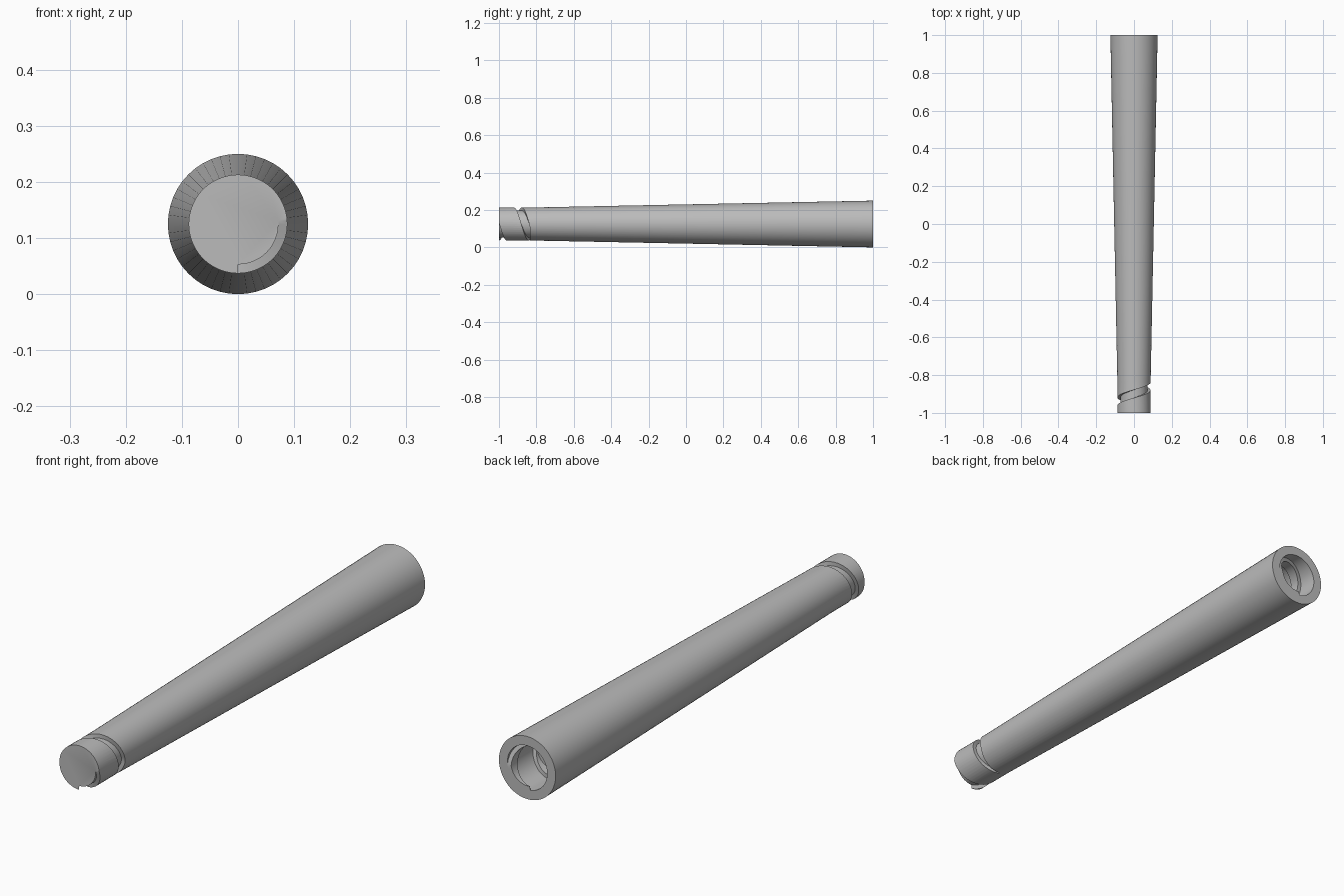
import bpy, bmesh, math

if "Cube" in bpy.data.objects:
    bpy.data.objects.remove(bpy.data.objects["Cube"])

SEG = 48            # sides around the rod
CZ = 0.125          # axis height
PEG_R, ROOT_R, BACK_R = 0.088, 0.072, 0.125
PEG_LEN, PITCH, WIDTH = 0.165, 0.16, 0.042

grey = bpy.data.materials.new("plain grey")
grey.diffuse_color = (0.5, 0.5, 0.5, 1)
grey.use_nodes = True
grey.node_tree.nodes["Principled BSDF"].inputs["Base Color"].default_value = grey.diffuse_color


def make_object(name, bm):
    bmesh.ops.recalc_face_normals(bm, faces=bm.faces)
    mesh = bpy.data.meshes.new(name)
    bm.to_mesh(mesh)
    bm.free()
    mesh.materials.append(grey)
    ob = bpy.data.objects.new(name, mesh)
    bpy.context.collection.objects.link(ob)
    return ob


def point(r, a, y):
    # Angle starts at the bottom and runs clockwise as seen from the front
    return (-r * math.sin(a), y, CZ - r * math.cos(a))


def skin(bm, loops):
    # Join closed loops of points into a capped solid
    rings = [[bm.verts.new(p) for p in loop] for loop in loops]
    for r0, r1 in zip(rings, rings[1:]):
        n = len(r0)
        for i in range(n):
            j = (i + 1) % n
            bm.faces.new((r0[i], r0[j], r1[j], r1[i]))
    bm.faces.new(rings[0])
    bm.faces.new(rings[-1])


def lathe(name, profile):
    bm = bmesh.new()
    skin(bm, [[point(r, 2 * math.pi * i / SEG, y) for i in range(SEG)]
              for r, y in profile])
    return make_object(name, bm)


def thread(name, start, low, high, r_in, r_out):
    # Square-section helix, trimmed flat at its low and high ends
    bm = bmesh.new()
    loops = []
    first, last = -0.29 * 2 * math.pi, (PEG_LEN - 0.001) / PITCH * 2 * math.pi
    steps = 64
    for k in range(steps + 1):
        a = first + (last - first) * k / steps
        y = start + PITCH * a / (2 * math.pi)
        y0, y1 = max(y, low), min(max(y + WIDTH, low + 0.001), high)
        loops.append([point(r_in, a, y0), point(r_out, a, y0),
                      point(r_out, a, y1), point(r_in, a, y1)])
    skin(bm, loops)
    return make_object(name, bm)


# Tapered rod with a peg at the front and a blind socket in the back
rod = lathe("tapered_rod", [
    (PEG_R, -1), (PEG_R, -1 + PEG_LEN), (BACK_R, 1),
    (PEG_R, 1), (PEG_R, 1 - PEG_LEN)])

# Helical groove cut into the peg
cutter = thread("groove_cutter", -1, -1.06, -1 + PEG_LEN, ROOT_R, 0.105)
cutter.hide_render = True
mod = rod.modifiers.new("groove", 'BOOLEAN')
mod.operation = 'DIFFERENCE'
mod.solver = 'EXACT'
mod.object = cutter
bpy.context.view_layer.objects.active = rod
bpy.ops.object.modifier_apply(modifier=mod.name)
bpy.data.objects.remove(cutter)

# Matching helical ridge inside the socket
ridge = thread("socket_ridge", 1 - PEG_LEN, 1 - PEG_LEN - 0.005, 1,
               ROOT_R, PEG_R + 0.001)

# Smooth round surfaces, crisp rims
for ob in (rod, ridge):
    bpy.ops.object.select_all(action='DESELECT')
    ob.select_set(True)
    bpy.context.view_layer.objects.active = ob
    bpy.ops.object.shade_smooth_by_angle(angle=math.radians(30))
